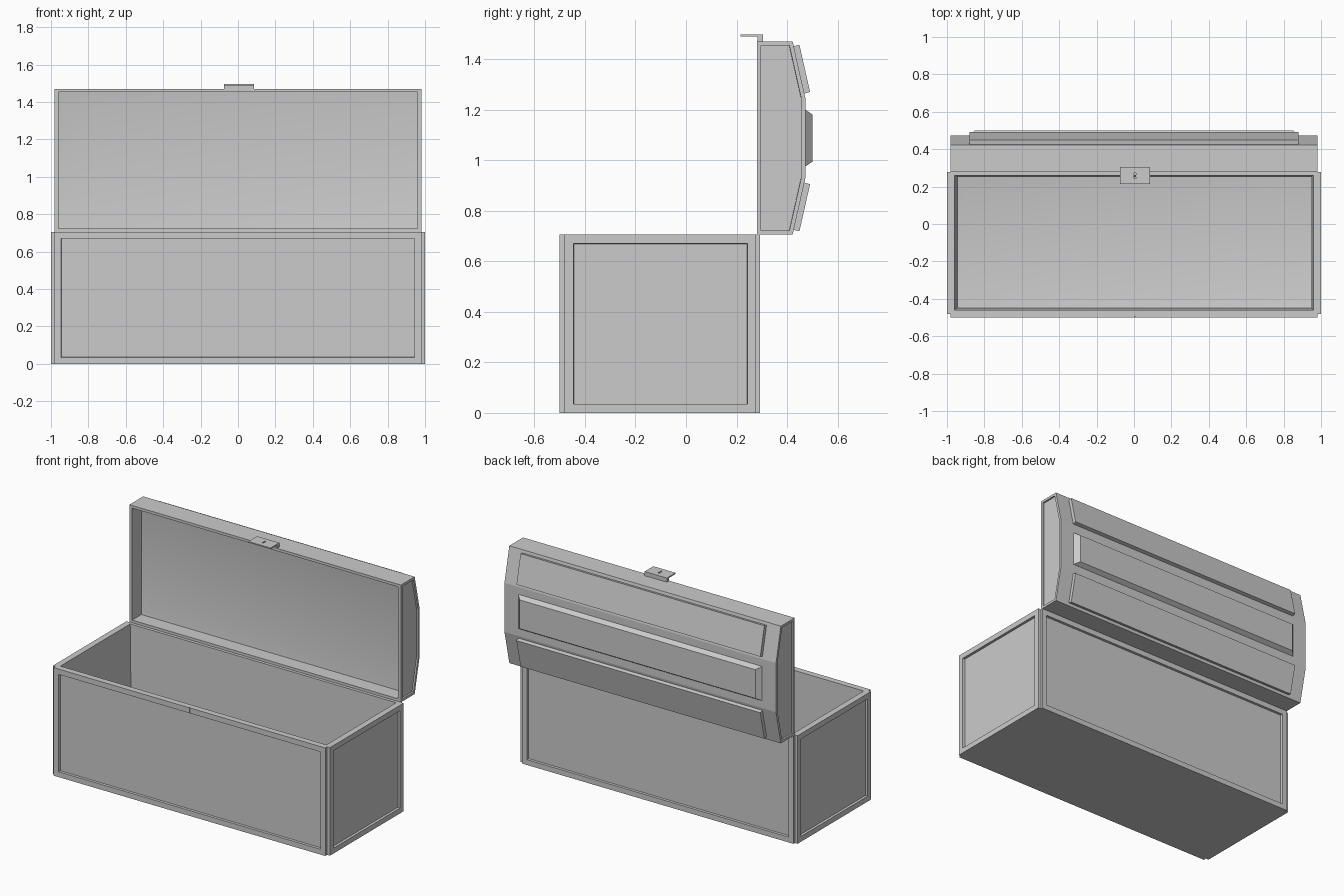
import bpy, bmesh, math

if "Cube" in bpy.data.objects:
    bpy.data.objects.remove(bpy.data.objects["Cube"])


def finish(bm, name):
    bmesh.ops.recalc_face_normals(bm, faces=bm.faces[:])
    me = bpy.data.meshes.new(name)
    bm.to_mesh(me)
    bm.free()
    ob = bpy.data.objects.new(name, me)
    bpy.context.collection.objects.link(ob)
    return ob


def loft(name, loops, recess=None):
    """Skin closed loops of 3D points and cap the ends; recess = (axes, rim width, depth, min area)."""
    bm = bmesh.new()
    rings = [[bm.verts.new(p) for p in loop] for loop in loops]
    n = len(rings[0])
    for a, b in zip(rings, rings[1:]):
        for i in range(n):
            bm.faces.new((a[i], a[(i + 1) % n], b[(i + 1) % n], b[i]))
    bm.faces.new(rings[0][::-1])
    bm.faces.new(rings[-1])
    bmesh.ops.recalc_face_normals(bm, faces=bm.faces[:])
    bm.normal_update()
    if recess:
        axes, width, depth, area = recess
        faces = [f for f in bm.faces if f.calc_area() > area
                 and any(abs(f.normal[a]) > 0.99 for a in axes)]
        bmesh.ops.inset_individual(bm, faces=faces, thickness=width, use_even_offset=True)
        bmesh.ops.inset_individual(bm, faces=faces, thickness=0.001, depth=-depth,
                                   use_even_offset=True)
    return finish(bm, name)


def prism_x(name, pts, x0, x1, recess=None):
    return loft(name, [[(x, y, z) for y, z in pts] for x in (x0, x1)], recess)


def rect(x0, x1, y0, y1, z):
    return [(x0, y0, z), (x1, y0, z), (x1, y1, z), (x0, y1, z)]


def rect_y(w, h, y):
    """Upright rectangle centred on the lid."""
    return [(-w, y, MID - h), (w, y, MID - h), (w, y, MID + h), (-w, y, MID + h)]


def smooth_floor(cutter, axis):
    """Soft shading on the floor of a cavity and its shallow border."""
    for p in cutter.data.polygons:
        p.use_smooth = abs(p.normal[axis]) > 0.8
    return cutter


def cut(ob, cutter):
    cutter.hide_render = True
    m = ob.modifiers.new("cut", 'BOOLEAN')
    m.operation = 'DIFFERENCE'
    m.solver = 'EXACT'
    m.object = cutter
    bpy.context.view_layer.objects.active = ob
    bpy.ops.object.modifier_apply(modifier=m.name)
    bpy.data.objects.remove(cutter)


H = 0.705           # chest rim height
TOP = 1.47          # top edge of the open lid
MID = (H + TOP) / 2

# Chest body: notched corners, recessed panels on all four sides
foot = [(-.98, -.5), (.98, -.5), (.98, -.48), (1, -.48), (1, .278), (.98, .278),
        (.98, .292), (-.98, .292), (-.98, .278), (-1, .278), (-1, -.48), (-.98, -.48)]
body = loft("chest_body", [[(x, y, z) for x, y in foot] for z in (0, H)],
            ((0, 1), 0.035, 0.016, 0.3))
cavity = loft("body_cavity", [rect(-.885, .885, -.39, .19, .03),
                              rect(-.945, .945, -.45, .25, .045),
                              rect(-.96, .96, -.46, .26, H),
                              rect(-.96, .96, -.46, .26, H + .1)])
cut(body, smooth_floor(cavity, 2))

# Small slot in the front rim
cut(body, loft("rim_slot", [rect(0, .01, -.52, -.497, z) for z in (.67, H + .02)]))

# Open lid, standing upright, with recessed ends and a flat-bottomed hollow
lid_pts = [(.28, H), (.422, H), (.472, MID - .16), (.472, MID + .16), (.422, TOP), (.28, TOP)]
lid = prism_x("lid", lid_pts, -.98, .98, ((0,), 0.016, 0.01, 0.1))
hollow = loft("lid_cavity", [rect_y(.96, .365, .25), rect_y(.96, .365, .375),
                             rect_y(.9, .305, .388)])
cut(lid, smooth_floor(hollow, 1))

# Raised planks on the two sloping lid faces
plank = [(.42, 1.45), (.449, 1.456), (.491, 1.27), (.462, 1.262)]
prism_x("upper_lid_plank", plank, -.88, .88)
prism_x("lower_lid_plank", [(y, 2 * MID - z) for y, z in plank], -.88, .88)

# Bevelled plank on the middle lid face
loft("middle_lid_plank", [rect_y(.88, .112, .465), rect_y(.88, .112, .472),
                          rect_y(.85, .094, .5)])

# Latch: bent hasp plate with a keyhole
hasp = prism_x("latch", [(.282, TOP - .005), (.305, TOP - .005), (.305, 1.497), (.215, 1.497),
                         (.215, 1.489), (.282, 1.489)], -.075, .085)
hole = [(.005 + .007 * math.cos(a), .268 + .007 * math.sin(a))
        for a in (math.radians(-60 + 30 * i) for i in range(11))]
hole += [(.0, .243), (.01, .243)]
cut(hasp, loft("keyhole", [[(x, y, z) for x, y in hole] for z in (1.48, 1.51)]))
